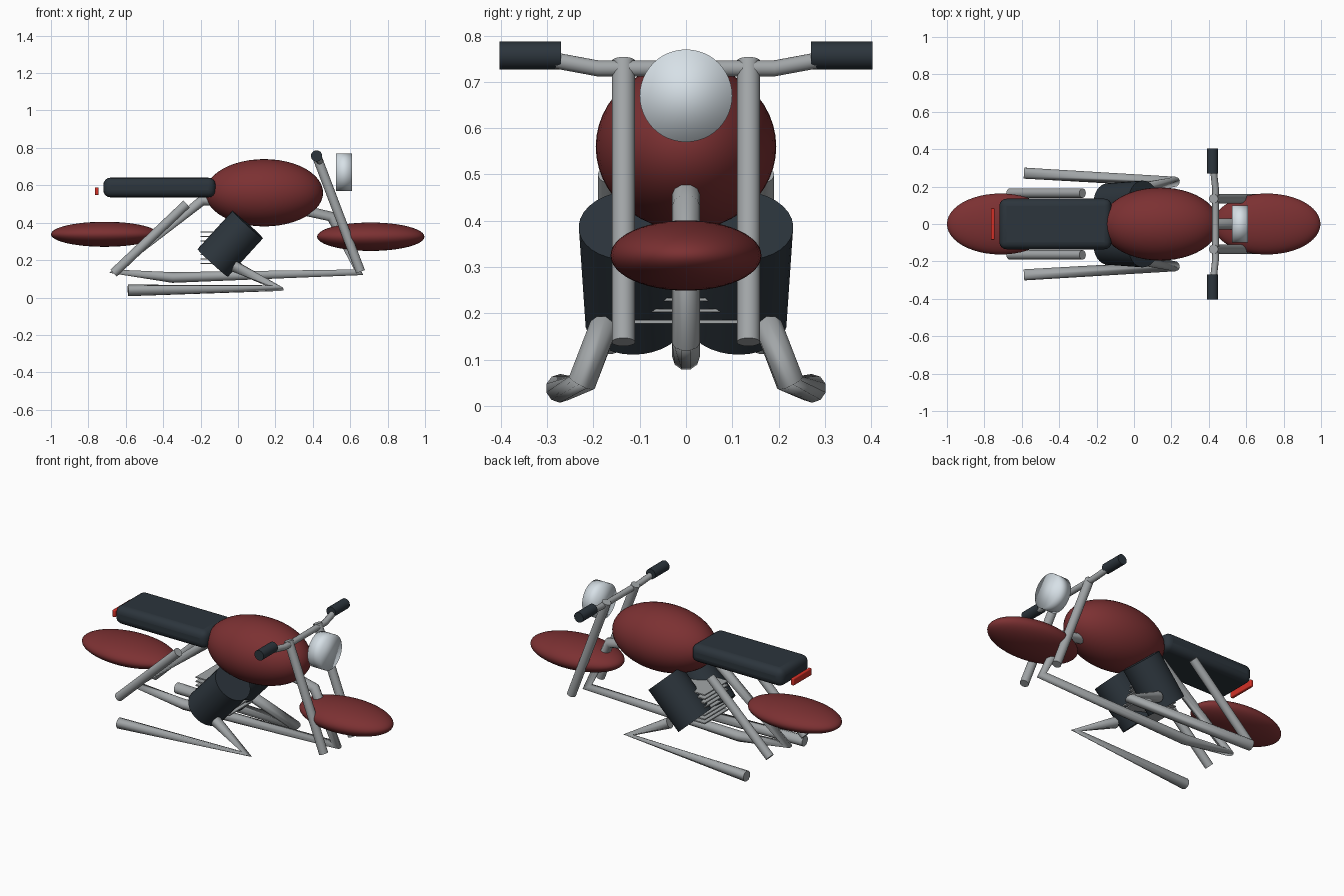
import bpy, math
from mathutils import Vector

if "Cube" in bpy.data.objects:
    bpy.data.objects.remove(bpy.data.objects["Cube"])


def material(name, rgb, rough=0.5):
    m = bpy.data.materials.new(name)
    m.use_nodes = True
    m.diffuse_color = (*rgb, 1)
    b = m.node_tree.nodes["Principled BSDF"]
    b.inputs["Base Color"].default_value = (*rgb, 1)
    b.inputs["Roughness"].default_value = rough
    return m


RED = material("dark red paint", (0.2, 0.03, 0.032))
DARK = material("charcoal", (0.025, 0.035, 0.045))
STEEL = material("steel grey", (0.36, 0.38, 0.39))
LAMP = material("lamp white", (0.68, 0.75, 0.8))
TAIL = material("tail light red", (0.65, 0.03, 0.02))


def finish(name, mat, angle=35):
    ob = bpy.context.object
    ob.name = name
    ob.data.materials.append(mat)
    if angle:
        bpy.ops.object.shade_smooth_by_angle(angle=math.radians(angle))
    return ob


def ellipsoid(name, mat, loc, radii):
    bpy.ops.mesh.primitive_uv_sphere_add(segments=48, ring_count=24, location=loc)
    bpy.context.object.scale = radii
    return finish(name, mat, 60)


def cylinder(name, mat, a, b, radius, sides=32, angle=35):
    a, b = Vector(a), Vector(b)
    bpy.ops.mesh.primitive_cylinder_add(vertices=sides, radius=radius,
                                        depth=(b - a).length, location=(a + b) / 2)
    bpy.context.object.rotation_euler = (b - a).to_track_quat("Z", "Y").to_euler()
    return finish(name, mat, angle)


def box(name, mat, loc, size, bevel=0):
    bpy.ops.mesh.primitive_cube_add(size=1, location=loc)
    ob = bpy.context.object
    ob.scale = size
    bpy.ops.object.transform_apply(location=False, rotation=False, scale=True)
    if bevel:
        mod = ob.modifiers.new("rounding", "BEVEL")
        mod.width, mod.segments = bevel, 4
    return finish(name, mat)


def tube(name, mat, points, radius, closed=False):
    cu = bpy.data.curves.new(name, "CURVE")
    cu.dimensions = "3D"
    cu.bevel_depth, cu.bevel_resolution = radius, 3
    cu.use_fill_caps = True
    sp = cu.splines.new("POLY")
    sp.points.add(len(points) - 1)
    for p, co in zip(sp.points, points):
        p.co = (*co, 1)
    sp.use_cyclic_u = closed
    sp.use_smooth = True
    cu.materials.append(mat)
    ob = bpy.data.objects.new(name, cu)
    bpy.context.collection.objects.link(ob)
    return ob


# Bodywork
ellipsoid("fuel_tank", RED, (0.14, 0, 0.56), (0.315, 0.195, 0.18))
ellipsoid("front_fender", RED, (0.71, 0, 0.325), (0.287, 0.163, 0.076))
ellipsoid("rear_fender", RED, (-0.713, 0, 0.338), (0.287, 0.163, 0.067))
box("seat", DARK, (-0.42, 0, 0.588), (0.6, 0.27, 0.105), 0.038)
box("tail_light", TAIL, (-0.755, 0, 0.568), (0.02, 0.17, 0.042), 0.006)

# Lamp, smooth across its rim
lamp = cylinder("headlight", LAMP, (0.525, 0, 0.67), (0.61, 0, 0.67), 0.1, 48, 0)
for poly in lamp.data.polygons:
    poly.use_smooth = True

# Frame loop
tube("frame", STEEL, [(-0.66, 0, 0.14), (-0.19, 0, 0.52), (0.2, 0, 0.5), (0.5, 0, 0.432),
                      (0.645, 0, 0.135), (-0.35, 0, 0.107)], 0.03, True)

# Engine fins
for i in range(8):
    box("engine_fin", STEEL, (-0.09, 0, 0.182 + i * 0.024), (0.22, 0.22, 0.007))

# Handlebar
bar = [(0.42, 0.33, 0.755), (0.436, 0.19, 0.729)]
tube("handlebar", STEEL, bar + [(x, -y, z) for x, y, z in reversed(bar)], 0.018)

# Parts on both sides
for side, s in (("left", 1), ("right", -1)):
    cylinder(side + "_grip", DARK, (0.42, s * 0.27, 0.757), (0.42, s * 0.403, 0.757), 0.03)
    cylinder(side + "_fork", STEEL, (0.425, s * 0.135, 0.745), (0.655, s * 0.135, 0.138), 0.025)
    cylinder(side + "_shock", STEEL, (-0.665, s * 0.165, 0.13), (-0.275, s * 0.165, 0.5), 0.025)
    cylinder(side + "_engine_cylinder", DARK, (-0.135, s * 0.108, 0.185),
             (0.052, s * 0.122, 0.39), 0.11)
    tube(side + "_exhaust", STEEL, [(-0.02, s * 0.18, 0.167), (0.215, s * 0.225, 0.05),
                                    (-0.588, s * 0.272, 0.038)], 0.031)
